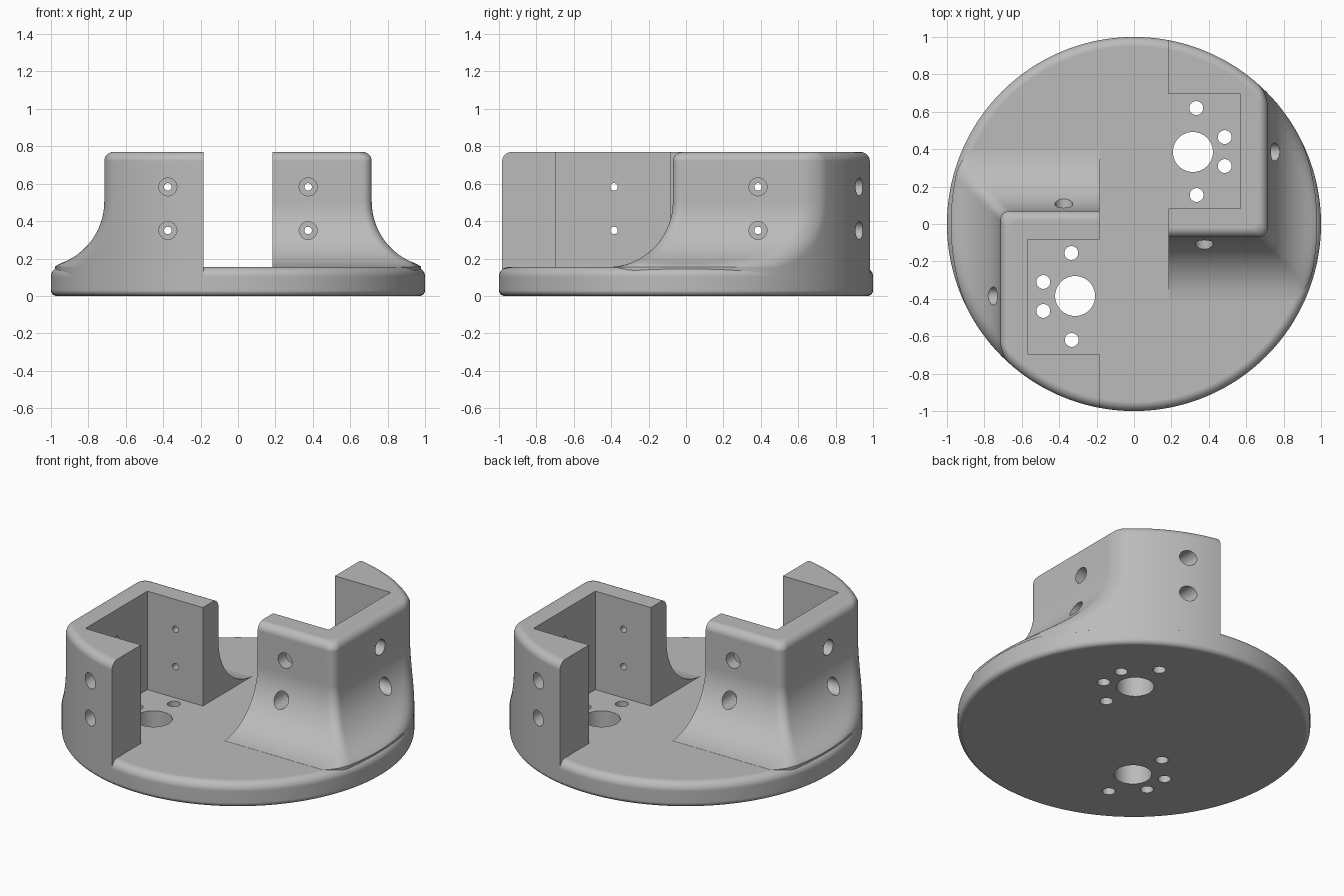
import bpy, bmesh
from math import sin, cos, pi, radians, hypot, sqrt
from mathutils import Matrix, Vector

cube = bpy.data.objects.get("Cube")
if cube:
    bpy.data.objects.remove(cube)

FLOOR, TOP = 0.154, 0.77       # plate top and bracket top
SWEEP, ROUND = 0.35, 0.05      # concave foot radius and edge rounding
INNER, OUTER, NEAR = 0.185, 0.715, -0.07   # bracket faces
CENTRE_Y = 0.385               # pocket centre line

grey = bpy.data.materials.new("plain_grey")
grey.use_nodes = True
colour = (0.5, 0.5, 0.5, 1)
grey.diffuse_color = colour
grey.node_tree.nodes["Principled BSDF"].inputs["Base Color"].default_value = colour


def finish(bm, name):
    bmesh.ops.recalc_face_normals(bm, faces=bm.faces)
    mesh = bpy.data.meshes.new(name)
    bm.to_mesh(mesh)
    bm.free()
    mesh.materials.append(grey)
    obj = bpy.data.objects.new(name, mesh)
    bpy.context.collection.objects.link(obj)
    return obj


def loft(bm, rings):
    """Skin closed rings of points and cap both ends."""
    loops = [[bm.verts.new(p) for p in ring] for ring in rings]
    n = len(loops[0])
    for a, b in zip(loops, loops[1:]):
        for i in range(n):
            j = (i + 1) % n
            bm.faces.new((a[i], a[j], b[j], b[i]))
    bm.faces.new(loops[0][::-1])
    bm.faces.new(loops[-1])


def lathe(bm, profile, sides, matrix=Matrix()):
    """Turn (radius, height) pairs about the local z axis."""
    loft(bm, [[matrix @ Vector((r * cos(2 * pi * i / sides), r * sin(2 * pi * i / sides), z))
               for i in range(sides)] for r, z in profile])


def select_only(obj):
    bpy.ops.object.select_all(action='DESELECT')
    obj.select_set(True)
    bpy.context.view_layer.objects.active = obj


def cut(obj, cutter):
    cutter.hide_render = True
    select_only(obj)
    mod = obj.modifiers.new("cut", 'BOOLEAN')
    mod.operation, mod.solver, mod.object = 'DIFFERENCE', 'EXACT', cutter
    bpy.ops.object.modifier_apply(modifier=mod.name)
    bpy.data.objects.remove(cutter)


def smooth(obj):
    select_only(obj)
    bpy.ops.object.shade_smooth_by_angle(angle=radians(30))
    obj.modifiers.new("even_shading", 'WEIGHTED_NORMAL').keep_sharp = True


# Round base plate with softened rims
profile = [(0.97 + 0.03 * sin(a), 0.03 - 0.03 * cos(a)) for a in [pi / 12 * i for i in range(7)]]
profile += [(1 - ROUND + ROUND * cos(a), FLOOR - ROUND + ROUND * sin(a))
            for a in [pi / 16 * i for i in range(9)]]
bm = bmesh.new()
lathe(bm, profile, 240)
base = finish(bm, "base_plate")

# Motor shaft and mounting holes, repeated by half a turn
bm = bmesh.new()
holes = [(0.315, CENTRE_Y, 0.107), (0.333, 0.62, 0.037), (0.485, 0.465, 0.037),
         (0.485, 0.31, 0.037), (0.335, 0.155, 0.037)]
for side in (1, -1):
    for x, y, r in holes:
        lathe(bm, [(r, -0.1), (r, 0.3)], 40, Matrix.Translation((side * x, side * y, 0)))
cut(base, finish(bm, "plate_hole_cutter"))
smooth(base)


# Bracket body: signed distance of two swept walls inside a rounded cylinder
def body(x, y, z):
    u1, u2 = NEAR - y, x - OUTER
    u = max(u1, u2)
    if abs(u1 - u2) < ROUND:      # rounded corner between the walls
        u = (u1 + u2 + 2 * ROUND - sqrt(2 * ROUND ** 2 - (u1 - u2) ** 2)) / 2
    centre = FLOOR + SWEEP
    if z >= centre:
        wall = u
    elif u < SWEEP:
        wall = SWEEP - hypot(SWEEP - u, centre - z)
    else:
        wall = z - FLOOR
    parts = (wall, hypot(x, y) - 1, z - TOP)
    return min(-ROUND, max(parts)) + sqrt(sum(max(ROUND + p, 0) ** 2 for p in parts))


def section(z, steps=240):
    ring = []
    for i in range(steps + 1):
        a = -pi / 2 + pi * i / steps
        dx, dy = cos(a), sin(a)
        lo, hi = 0.0, 1.5
        for _ in range(24):
            mid = (lo + hi) / 2
            if body(INNER + mid * dx, 0.4 + mid * dy, z) <= 1e-6:
                lo = mid
            else:
                hi = mid
        ring.append(Vector((INNER + lo * dx, 0.4 + lo * dy, z)))
    return ring


levels = [FLOOR + SWEEP * (1 - cos(radians(4 + 86 * i / 16))) for i in range(17)]
levels += [TOP - ROUND + ROUND * sin(pi / 16 * i) for i in range(9)]
rings = [section(z) for z in levels]
rings.insert(0, [Vector((p.x, p.y, 0.1)) for p in rings[0]])
bm = bmesh.new()
loft(bm, rings)
bracket = finish(bm, "back_bracket")

# Motor pocket, open toward the middle
px0, px1, py0, py1 = -0.1, 0.57, 0.083, 0.695
bm = bmesh.new()
loft(bm, [[(px0, py0, z), (px1, py0, z), (px1, py1, z), (px0, py1, z)] for z in (-0.1, 1.0)])
cut(bracket, finish(bm, "pocket_cutter"))

# Counterbored screw holes through the three walls
bm = bmesh.new()
screw = [(0.02, -0.05), (0.02, 0.077), (0.048, 0.077), (0.048, 0.6)]
for z in (0.35, 0.583):
    for spot, axis in (((0.375, py0, z), (0, -1, 0)), ((0.375, py1, z), (0, 1, 0)),
                       ((px1, CENTRE_Y, z), (1, 0, 0))):
        turn = Vector(axis).to_track_quat('Z', 'Y').to_matrix().to_4x4()
        lathe(bm, screw, 32, Matrix.Translation(spot) @ turn)
cut(bracket, finish(bm, "screw_cutter"))
smooth(bracket)

# Matching bracket, half a turn round
twin = bracket.copy()
twin.name = "front_bracket"
twin.rotation_euler.z = pi
bpy.context.collection.objects.link(twin)
